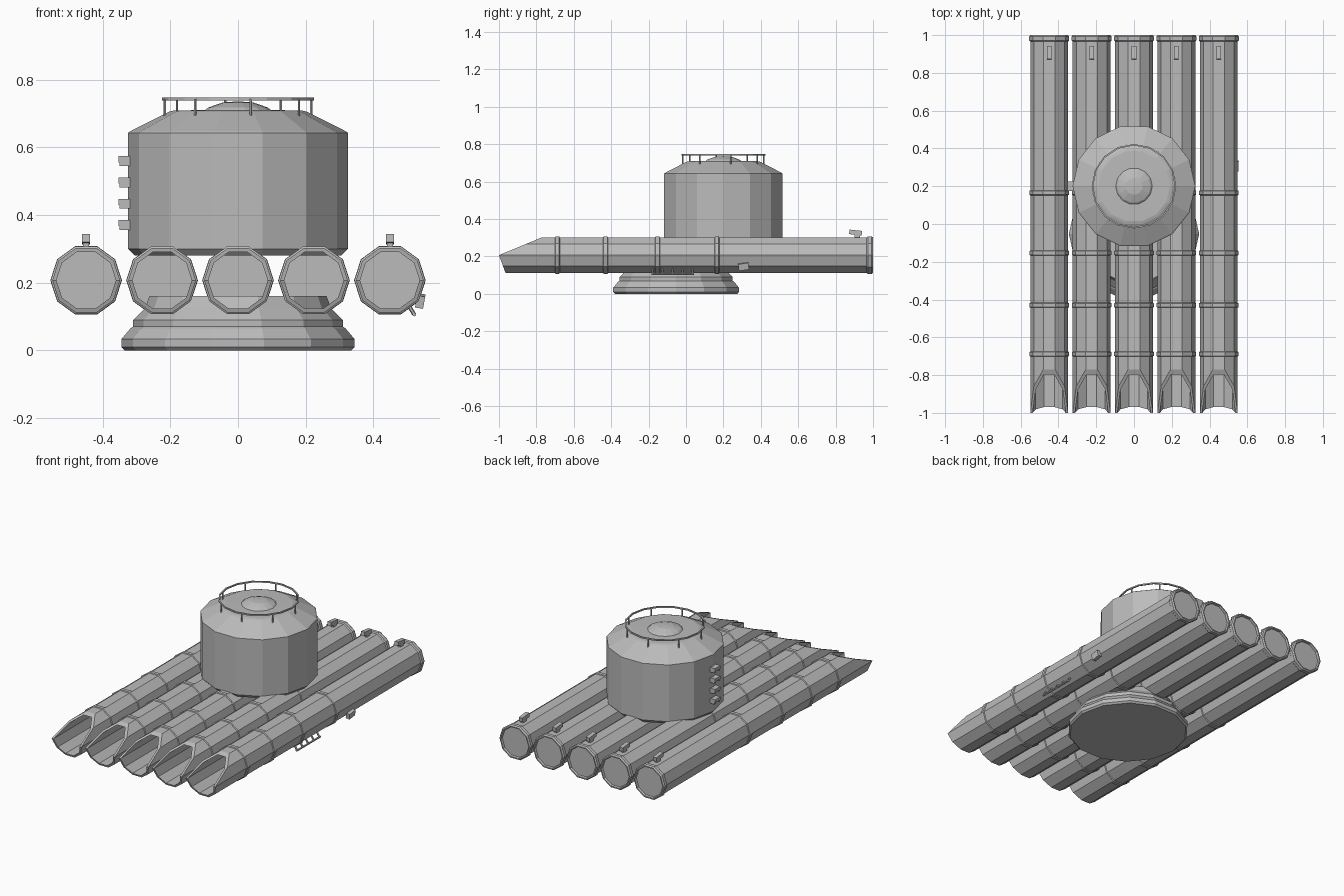
import bpy, bmesh, math
from mathutils import Matrix, Vector

cube = bpy.data.objects.get("Cube")
if cube:
    bpy.data.objects.remove(cube, do_unlink=True)

grey = bpy.data.materials.new("plain grey")
grey.use_nodes = True
GREY = (0.5, 0.5, 0.5, 1)
grey.diffuse_color = GREY
grey.node_tree.nodes["Principled BSDF"].inputs["Base Color"].default_value = GREY


def finish(name, bm, loc=(0, 0, 0)):
    bmesh.ops.remove_doubles(bm, verts=bm.verts, dist=1e-5)
    bmesh.ops.recalc_face_normals(bm, faces=bm.faces)
    mesh = bpy.data.meshes.new(name)
    bm.to_mesh(mesh)
    bm.free()
    mesh.materials.append(grey)
    ob = bpy.data.objects.new(name, mesh)
    ob.location = loc
    bpy.context.collection.objects.link(ob)
    return ob


def lathe(name, profile, sides, loc, along_y=False, closed=False, cut=None):
    """Spin (radius, height) points; cut maps a point to a new height."""
    bm = bmesh.new()
    rows = []
    for i, (r, h) in enumerate(profile):
        row = []
        for k in range(sides):
            a = math.tau * k / sides
            u, v = r * math.cos(a), r * math.sin(a)
            if cut and h is None:
                row.append(bm.verts.new((u, cut(v), v)))
            else:
                row.append(bm.verts.new((u, h, v) if along_y else (u, v, h)))
        rows.append(row)
    pairs = list(zip(rows, rows[1:]))
    if closed:
        pairs.append((rows[-1], rows[0]))
    for a, b in pairs:
        for k in range(sides):
            n = (k + 1) % sides
            bm.faces.new((a[k], a[n], b[n], b[k]))
    return finish(name, bm, loc)


def box(name, size, loc, rot=(0, 0, 0)):
    bm = bmesh.new()
    bmesh.ops.create_cube(bm, size=1, matrix=Matrix.Diagonal((*size, 1)))
    ob = finish(name, bm, loc)
    ob.rotation_euler = rot
    return ob


def rod(name, a, b, radius, sides=6):
    a, b = Vector(a), Vector(b)
    bm = bmesh.new()
    bmesh.ops.create_cone(bm, cap_ends=True, segments=sides, radius1=radius,
                          radius2=radius, depth=(b - a).length)
    ob = finish(name, bm, (a + b) / 2)
    ob.rotation_euler = (b - a).to_track_quat("Z", "Y").to_euler()
    return ob


# Five launch tubes with scooped, hollow front ends
TUBE_Z, R = 0.207, 0.1


def scoop(dz):
    t = dz / (R * math.cos(math.radians(18)))
    return -1 + 0.23 * t if t > 0 else -1 - 0.035 * t


for i in range(5):
    x = (i - 2) * 0.2245
    at = (x, 0, TUBE_Z)
    lathe(f"tube_{i}", [(R, 0.975), (R, None), (0.088, None), (0.088, 0.95), (0, 0.95)],
          10, at, True, cut=scoop)
    lathe(f"tube_end_cap_{i}", [(0, 0.988), (0.09, 0.988), (0.093, 1.0), (0.1, 1.0),
          (0.106, 0.992), (0.106, 0.972), (0.099, 0.965)], 10, at, True)
    for y in (-0.688, -0.43, -0.153, 0.165):
        lathe(f"tube_band_{i}", [(0.097, y - 0.015), (0.105, y - 0.01),
              (0.105, y + 0.01), (0.097, y + 0.015)], 10, at, True, closed=True)
    # small lug on top near the rear
    box(f"lug_foot_{i}", (0.018, 0.03, 0.03), (x, 0.915, 0.312))
    box(f"lug_{i}", (0.024, 0.068, 0.024), (x, 0.907, 0.328), (math.radians(-6), 0, 0))

# Stepped turntable under the tubes
lathe("turntable", [(0, 0), (0.335, 0), (0.345, 0.01), (0.345, 0.033), (0.318, 0.065),
      (0.31, 0.07), (0.31, 0.09), (0.275, 0.125), (0.262, 0.16), (0, 0.16)],
      14, (0, -0.053, 0))

# Faceted tank with a sloped roof and a small hatch dome
TANK_Y = 0.2
lathe("tank", [(0, 0.28), (0.305, 0.28), (0.325, 0.3), (0.325, 0.643), (0.318, 0.648),
      (0.205, 0.705), (0.19, 0.709), (0, 0.712)], 14, (0, TANK_Y, 0))
lathe("hatch_dome", [(0.1, 0.708), (0.088, 0.718), (0.045, 0.733), (0, 0.736)],
      14, (0, TANK_Y, 0))

# Roof railing
RAIL = 0.22
lathe("railing", [(RAIL - 0.004, 0.739), (RAIL + 0.004, 0.739),
      (RAIL + 0.004, 0.747), (RAIL - 0.004, 0.747)], 16, (0, TANK_Y, 0), closed=True)
for k in range(8):
    a = math.radians(-80 + 45 * k)
    px, py = RAIL * math.cos(a), TANK_Y + RAIL * math.sin(a)
    rod("railing_post", (px, py, 0.688), (px, py, 0.743), 0.004)

# Climbing steps on the tank's side
for k in range(4):
    z = 0.37 + 0.063 * k
    box("tank_step", (0.034, 0.05, 0.018), (-0.336, TANK_Y, z + 0.006))
    for s in (-1, 1):
        box("tank_step_bracket", (0.03, 0.01, 0.028), (-0.335, TANK_Y + s * 0.02, z))

# Toothed rail and box under the outer tube
rod("side_rail", (0.521, -0.185, 0.106), (0.521, 0.042, 0.106), 0.006)
for k in range(5):
    y = -0.178 + 0.053 * k
    rod("side_rail_post", (0.5, y, 0.14), (0.521, y, 0.106), 0.006)
box("side_box", (0.024, 0.055, 0.036), (0.539, 0.308, 0.146),
    (math.radians(8), math.radians(10), 0))
